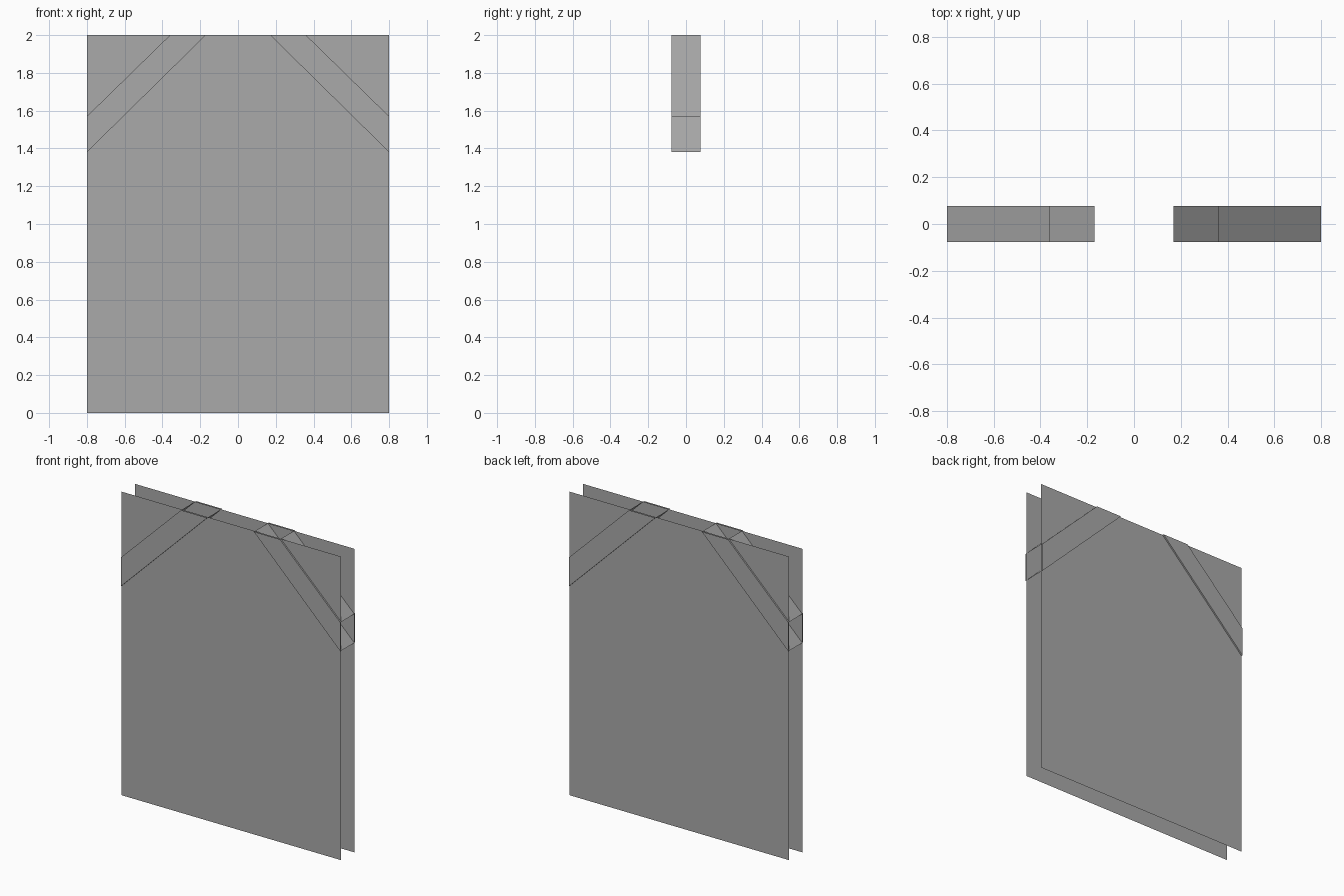
import bpy
import bmesh

cube = bpy.data.objects.get("Cube")
if cube:
    bpy.data.objects.remove(cube, do_unlink=True)

WIDTH, HEIGHT = 0.8, 2.0       # half width, full height
SHEET_Y, BRACE_Y = 0.068, 0.078

grey = bpy.data.materials.new("plain_grey")
grey.use_nodes = True
colour = (0.4, 0.4, 0.4, 1)
grey.diffuse_color = colour
grey.node_tree.nodes["Principled BSDF"].inputs["Base Color"].default_value = colour


def make_object(name, bm):
    mesh = bpy.data.meshes.new(name)
    bm.to_mesh(mesh)
    bm.free()
    mesh.materials.append(grey)
    obj = bpy.data.objects.new(name, mesh)
    bpy.context.collection.objects.link(obj)


def sheet(name, side):
    """Thin upright panel facing outward on the given y side."""
    bm = bmesh.new()
    corners = [(-side, 0), (-side, HEIGHT), (side, HEIGHT), (side, 0)]
    bm.faces.new([bm.verts.new((x * WIDTH, side * SHEET_Y, z)) for x, z in corners])
    make_object(name, bm)


def brace(name, side):
    """Diagonal rectangular tube with open ends, mitred to the panel edges."""
    bm = bmesh.new()
    outline = [(WIDTH, 1.38), (WIDTH, 1.57), (0.36, HEIGHT), (0.17, HEIGHT)]
    front, back = [[bm.verts.new((side * x, y, z)) for x, z in outline]
                   for y in (-BRACE_Y, BRACE_Y)]
    bm.faces.new(front)
    bm.faces.new(back)
    for a, b in ((1, 2), (3, 0)):      # outer and inner slopes
        bm.faces.new((front[a], front[b], back[b], back[a]))
    bmesh.ops.recalc_face_normals(bm, faces=bm.faces)
    make_object(name, bm)


sheet("front_panel", -1)
sheet("back_panel", 1)
brace("left_corner_brace", 1)
brace("right_corner_brace", -1)
